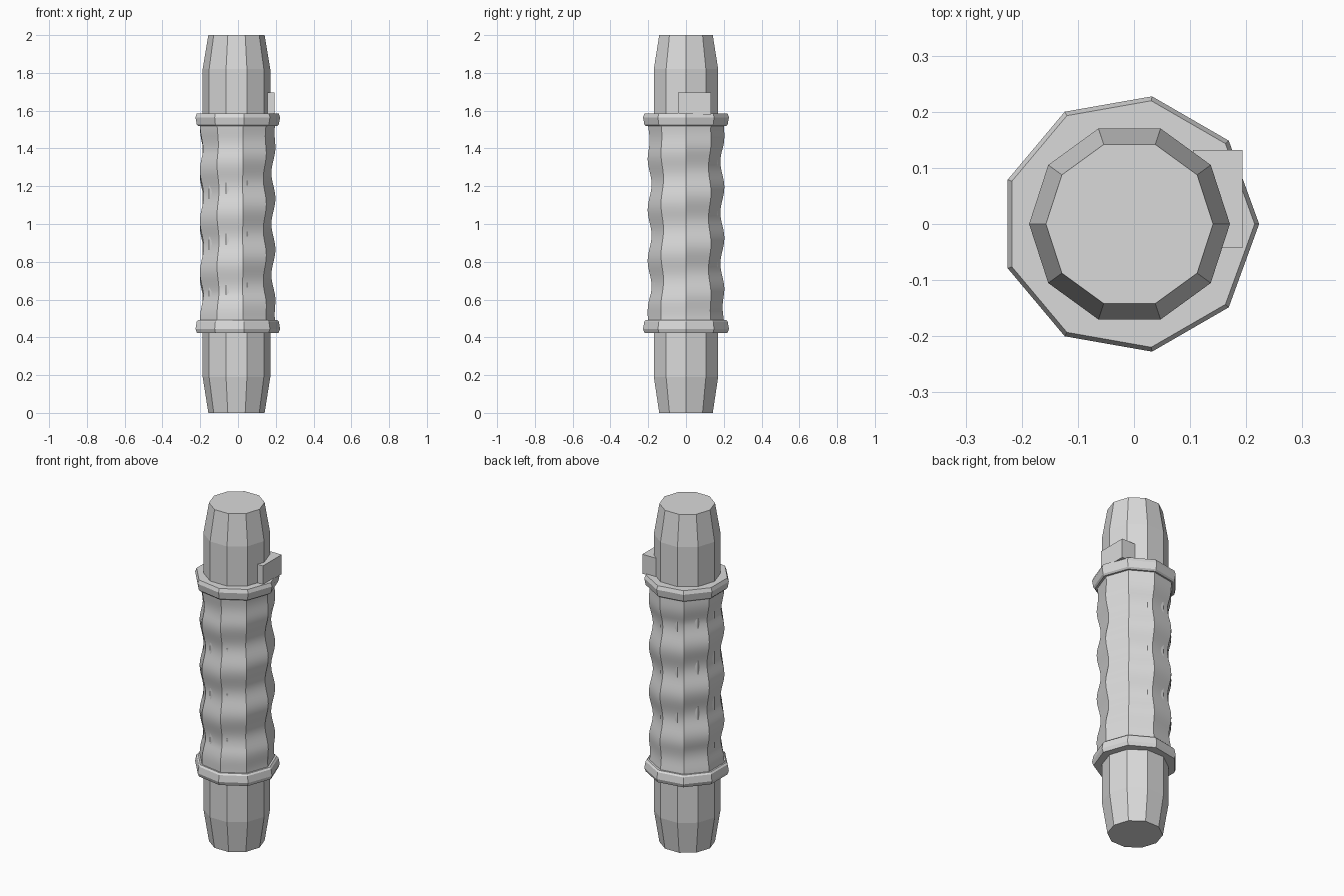
import bpy, bmesh, math

if "Cube" in bpy.data.objects:
    bpy.data.objects.remove(bpy.data.objects["Cube"])

CX = -0.008
grey = bpy.data.materials.new("light grey")
grey.diffuse_color = (0.7, 0.7, 0.7, 1)
grey.use_nodes = True
grey.node_tree.nodes["Principled BSDF"].inputs["Base Color"].default_value = grey.diffuse_color


def finish(name, bm, smooth=False):
    bmesh.ops.recalc_face_normals(bm, faces=bm.faces)
    me = bpy.data.meshes.new(name)
    bm.to_mesh(me)
    bm.free()
    me.materials.append(grey)
    ob = bpy.data.objects.new(name, me)
    bpy.context.collection.objects.link(ob)
    if smooth:
        bpy.ops.object.select_all(action='DESELECT')
        ob.select_set(True)
        bpy.context.view_layer.objects.active = ob
        bpy.ops.object.shade_smooth_by_angle(angle=math.radians(25))
    return ob


def lathe(name, sides, heights, radius, smooth=False):
    """Closed prism-like solid; radius(z, angle) gives the surface."""
    bm = bmesh.new()
    rings = []
    for z in heights:
        ring = []
        for i in range(sides):
            a = 2 * math.pi * i / sides
            r = radius(z, a)
            ring.append(bm.verts.new((CX + r * math.cos(a), r * math.sin(a), z)))
        rings.append(ring)
    for lo, hi in zip(rings, rings[1:]):
        for i in range(sides):
            j = (i + 1) % sides
            bm.faces.new((lo[i], lo[j], hi[j], hi[i]))
    bm.faces.new(rings[0][::-1])
    bm.faces.new(rings[-1])
    return finish(name, bm, smooth)


def lathe_profile(name, sides, profile):
    table = dict(profile)
    return lathe(name, sides, [z for z, r in profile], lambda z, a: table[z])


# Ten-sided core with tapered ends
lathe_profile("core_rod", 10, [(0, 0.149), (0.19, 0.179), (1.82, 0.179), (2, 0.149)])

# Nine-sided collars, mirrored about mid height
collar = [(0.424, 0.223), (0.445, 0.231), (0.483, 0.224), (0.492, 0.215)]
lathe_profile("lower_collar", 9, collar)
lathe_profile("upper_collar", 9,
              [(round(2.01 - z, 4), r) for z, r in reversed(collar)])


# Grip with a shallow spiral groove fading out at both ends
def grip_radius(z, a):
    phase = 2 * math.pi * (z - 1.0) / 0.27 - a
    fade = min(1, max(0, min(z - 0.47, 1.54 - z) / 0.16))
    return 0.206 - 0.0105 * (1 + math.cos(phase)) * fade


lathe("spiral_grip", 9, [0.46 + 1.09 * i / 64 for i in range(65)], grip_radius, True)

# Small switch block above the upper collar
bm = bmesh.new()
bmesh.ops.create_cube(bm, size=1)
for v in bm.verts:
    v.co = (0.149 + v.co.x * 0.088, 0.0445 + v.co.y * 0.175, 1.6375 + v.co.z * 0.115)
finish("switch_block", bm)
